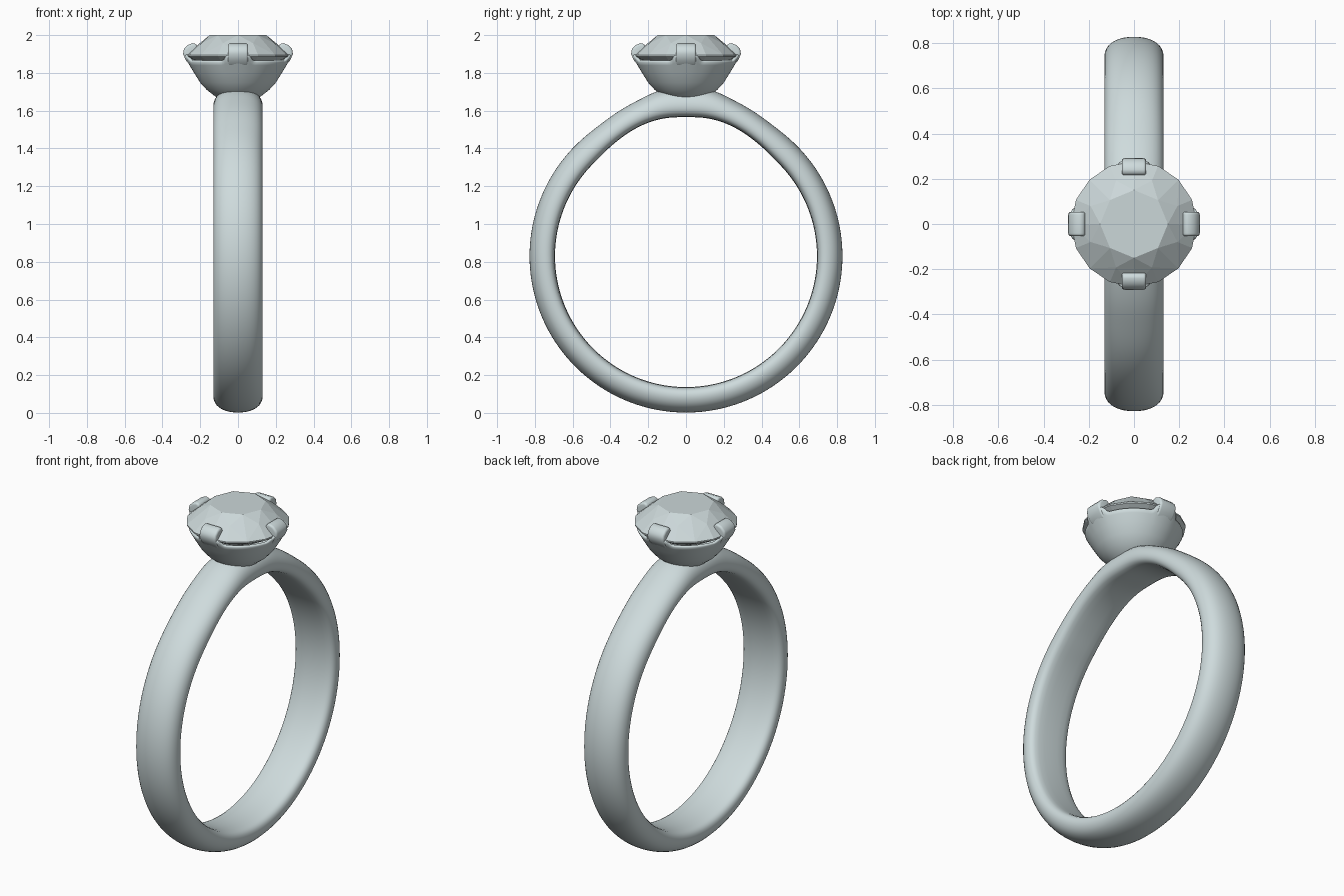
import bpy, bmesh, math
from mathutils import Vector

if "Cube" in bpy.data.objects:
    bpy.data.objects.remove(bpy.data.objects["Cube"])


def material(name, col):
    m = bpy.data.materials.new(name)
    m.diffuse_color = (*col, 1)
    m.use_nodes = True
    m.node_tree.nodes["Principled BSDF"].inputs["Base Color"].default_value = m.diffuse_color
    return m


METAL = material("pale silver", (0.62, 0.71, 0.72))
GEM = material("pale stone", (0.60, 0.68, 0.69))


def finish(name, bm, mat, smooth=True):
    bmesh.ops.recalc_face_normals(bm, faces=bm.faces)
    me = bpy.data.meshes.new(name)
    bm.to_mesh(me)
    bm.free()
    ob = bpy.data.objects.new(name, me)
    bpy.context.collection.objects.link(ob)
    me.materials.append(mat)
    for p in me.polygons:
        p.use_smooth = smooth
    return ob


def skin(bm, rings, close_rings):
    # join successive closed rings of points with quads
    vr = [[bm.verts.new(p) for p in ring] for ring in rings]
    n = len(vr)
    for i in range(n if close_rings else n - 1):
        a, b = vr[i], vr[(i + 1) % n]
        for j in range(len(a)):
            k = (j + 1) % len(a)
            bm.faces.new((a[j], a[k], b[k], b[j]))
    return vr


def interp(table, x):
    # smooth interpolation through (x, value) pairs
    if x >= table[-1][0]:
        return table[-1][1]
    for i in range(len(table) - 1):
        (x0, v0), (x1, v1) = table[i], table[i + 1]
        if x <= x1:
            def slope(j):
                if j <= 0 or j >= len(table) - 1:
                    return 0
                a, b = table[j - 1], table[j + 1]
                return (b[1] - a[1]) / (b[0] - a[0])
            h = x1 - x0
            t = (x - x0) / h
            return ((2*t**3 - 3*t*t + 1) * v0 + (t**3 - 2*t*t + t) * h * slope(i)
                    + (3*t*t - 2*t**3) * v1 + (t**3 - t*t) * h * slope(i + 1))


# band: rounded section swept round the finger, raised at the shoulders
OUTER = [(0, .893), (9, .890), (16.5, .866), (24.5, .848), (33, .833), (42, .83)]
INNER = [(0, .735), (9, .738), (16.5, .733), (24.5, .721), (33, .706), (45, .693)]
half = [(0, 1), (.045, .97), (.085, .88), (.115, .72), (.13, .5),
        (.133, .3), (.122, .1), (.09, .015), (0, 0)]
section = half + [(-x, f) for x, f in half[-2:0:-1]]
rings = []
for i in range(120):
    deg = i * 3
    d = min(deg, 360 - deg)
    ro, ri = interp(OUTER, d), interp(INNER, d)
    a = math.radians(deg)
    rings.append([(x, math.sin(a) * (ri + (ro - ri) * f),
                   .83 + math.cos(a) * (ri + (ro - ri) * f)) for x, f in section])
bm = bmesh.new()
skin(bm, rings, True)
band = finish("band", bm, METAL)
band.modifiers.new("smooth", 'SUBSURF').levels = 1

# seat: bowl whose rim rises next to each prong
bowl = [(.04, 1.652, 0), (.08, 1.658, 0), (.12, 1.675, 0), (.165, 1.71, 0), (.2, 1.748, 0),
        (.232, 1.80, .1), (.255, 1.84, .5), (.263, 1.856, 1), (.26, 1.864, 1),
        (.25, 1.865, 1), (.24, 1.855, .9), (.16, 1.77, 0), (.04, 1.72, 0)]
rings = []
for r, z, w in bowl:
    ring = []
    for j in range(128):
        a = math.tau * j / 128
        off = math.degrees(abs((a + math.pi / 4) % (math.pi / 2) - math.pi / 4))
        t = min(1, max(0, (19 - off) / 8))
        up = w * t * t * (3 - 2 * t)
        ring.append(((r + .022 * up) * math.cos(a), (r + .022 * up) * math.sin(a), z + .032 * up))
    rings.append(ring)
bm = bmesh.new()
vr = skin(bm, rings, False)
bm.faces.new(vr[0])
bm.faces.new(vr[-1])
finish("seat", bm, METAL)

# four prongs: claw profile given width, rounded edges
claw = [(.225, 1.84), (.25, 1.835), (.275, 1.865), (.291, 1.90), (.286, 1.927),
        (.265, 1.948), (.24, 1.957), (.22, 1.953), (.214, 1.935)]
for k, name in enumerate(("right", "back", "left", "front")):
    a = k * math.pi / 2
    c, s = math.cos(a), math.sin(a)
    rings = [[(r * c - w * s, r * s + w * c, z) for r, z in claw] for w in (-.054, .054)]
    bm = bmesh.new()
    vr = skin(bm, rings, False)
    bm.faces.new(vr[0])
    bm.faces.new(vr[1])
    ob = finish(name + "_prong", bm, METAL)
    bv = ob.modifiers.new("round", 'BEVEL')
    bv.width, bv.segments, bv.limit_method = .02, 4, 'ANGLE'
    bv.angle_limit = math.radians(60)

# gem: brilliant cut as the hull of its facet corners
bm = bmesh.new()
for n, r, z, shift in ((8, .15, 2.0, 0), (8, .208, 1.957, .5), (16, .278, 1.895, 0),
                       (16, .278, 1.887, 0), (8, .12, 1.80, .5)):
    for j in range(n):
        a = math.tau * (j + shift) / n
        bm.verts.new((r * math.cos(a), r * math.sin(a), z))
bm.verts.new((0, 0, 1.745))
bmesh.ops.convex_hull(bm, input=bm.verts)
bmesh.ops.dissolve_limit(bm, angle_limit=math.radians(1), verts=bm.verts, edges=bm.edges)
finish("gem", bm, GEM, smooth=False)
